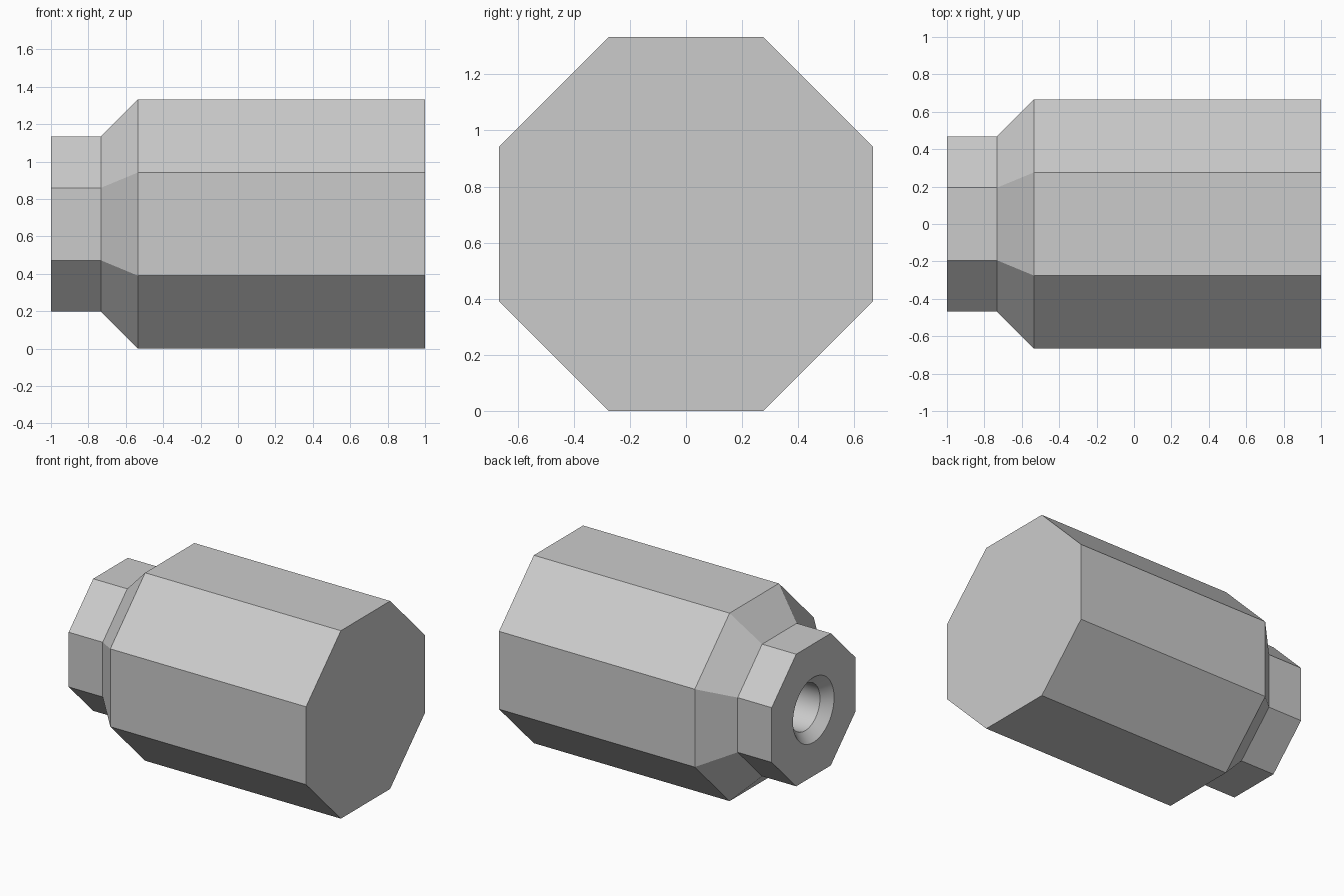
import bpy, bmesh
from math import pi, cos, sin

cube = bpy.data.objects.get("Cube")
if cube:
    bpy.data.objects.remove(cube)

steel = bpy.data.materials.new("plain grey")
steel.use_nodes = True
steel.diffuse_color = (0.6, 0.6, 0.6, 1)
steel.node_tree.nodes["Principled BSDF"].inputs["Base Color"].default_value = (0.6, 0.6, 0.6, 1)

APOTHEM = 0.666


def lathe(name, profile, sides, phase=0.0):
    """Closed solid along x from (x, corner radius) rings."""
    bm = bmesh.new()
    rings = []
    for x, r in profile:
        angles = [phase + 2 * pi * i / sides for i in range(sides)]
        rings.append([bm.verts.new((x, r * cos(a), r * sin(a) + APOTHEM)) for a in angles])
    for a, b in zip(rings, rings[1:]):
        for i in range(sides):
            j = (i + 1) % sides
            bm.faces.new((a[i], a[j], b[j], b[i]))
    bm.faces.new(rings[0])
    bm.faces.new(rings[-1])
    bmesh.ops.recalc_face_normals(bm, faces=bm.faces)
    mesh = bpy.data.meshes.new(name)
    bm.to_mesh(mesh)
    bm.free()
    mesh.materials.append(steel)
    obj = bpy.data.objects.new(name, mesh)
    bpy.context.collection.objects.link(obj)
    return obj


# Octagonal body, tapered shoulder and neck
corner = 1 / cos(pi / 8)
neck = 0.468
body = lathe("octagonal_body",
             [(-1, neck * corner), (-0.733, neck * corner),
              (-0.535, APOTHEM * corner), (1, APOTHEM * corner)], 8, pi / 8)

# Blind bore with a chamfered mouth, cut into the neck end
bore = lathe("bore_cutter", [(-1.05, 0.28), (-0.935, 0.165), (-0.4, 0.165)], 64)
bore.hide_render = True
bore.hide_set(True)
cut = body.modifiers.new("bore", "BOOLEAN")
cut.operation = "DIFFERENCE"
cut.solver = "EXACT"
cut.object = bore

# Smooth the round bore, keep the flats sharp
bpy.ops.object.select_all(action="DESELECT")
body.select_set(True)
bpy.context.view_layer.objects.active = body
bpy.ops.object.modifier_apply(modifier="bore")
bpy.ops.object.shade_smooth_by_angle(angle=pi / 9)
